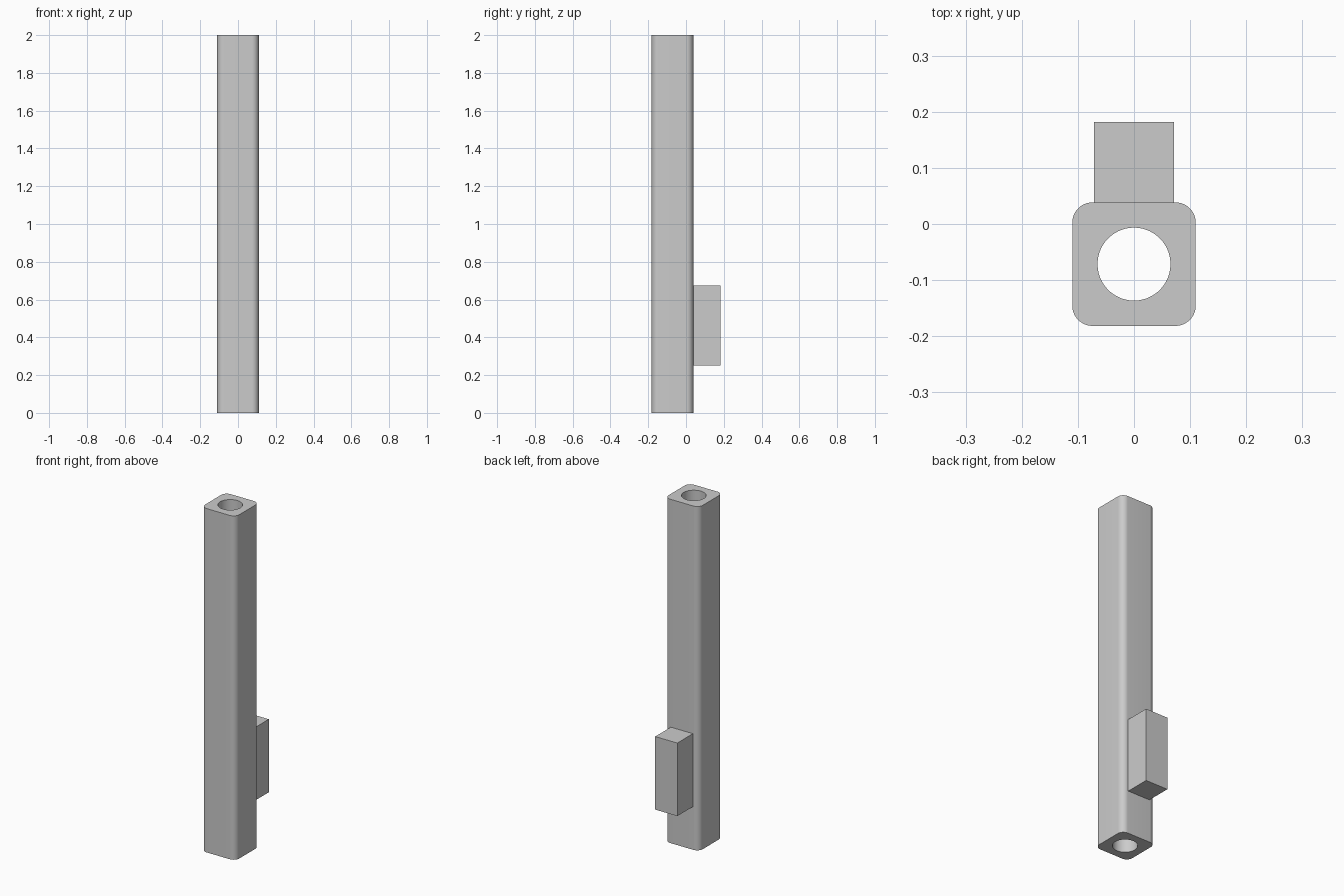
import bpy
import bmesh
from math import cos, sin, pi, radians

cube = bpy.data.objects.get("Cube")
if cube:
    bpy.data.objects.remove(cube, do_unlink=True)

grey = bpy.data.materials.new("plain_grey")
grey.use_nodes = True
colour = (0.6, 0.6, 0.6, 1)
grey.diffuse_color = colour
grey.node_tree.nodes["Principled BSDF"].inputs["Base Color"].default_value = colour

HEIGHT = 2.0
HALF = 0.11        # half width of the square post
CORNER = 0.036     # corner rounding
BORE = 0.065       # radius of the through hole
POST_Y = -0.0715
STEPS = 16         # points per quarter turn


def make_object(name, bm):
    bmesh.ops.recalc_face_normals(bm, faces=bm.faces)
    mesh = bpy.data.meshes.new(name)
    bm.to_mesh(mesh)
    bm.free()
    obj = bpy.data.objects.new(name, mesh)
    mesh.materials.append(grey)
    bpy.context.collection.objects.link(obj)
    return obj


def rounded_square(z):
    ring = []
    for k in range(4):
        mid = pi / 4 + k * pi / 2
        sx, sy = (1 if cos(mid) > 0 else -1), (1 if sin(mid) > 0 else -1)
        for i in range(STEPS):
            a = (k + i / (STEPS - 1)) * pi / 2
            ring.append((sx * (HALF - CORNER) + CORNER * cos(a),
                         POST_Y + sy * (HALF - CORNER) + CORNER * sin(a), z))
    return ring


def circle(z):
    count = 4 * STEPS
    angles = [(i + 0.5) * 2 * pi / count for i in range(count)]
    return [(BORE * cos(a), POST_Y + BORE * sin(a), z) for a in angles]


# Hollow post: outer wall, top rim, bore and bottom rim as one closed loop of rings
bm = bmesh.new()
rings = [[bm.verts.new(p) for p in ring] for ring in
         (rounded_square(0), rounded_square(HEIGHT), circle(HEIGHT), circle(0))]
for r, ring in enumerate(rings):
    following = rings[(r + 1) % len(rings)]
    for i in range(len(ring)):
        j = (i + 1) % len(ring)
        bm.faces.new((ring[i], ring[j], following[j], following[i]))
post = make_object("hollow_post", bm)
bpy.ops.object.select_all(action="DESELECT")
post.select_set(True)
bpy.context.view_layer.objects.active = post
bpy.ops.object.shade_smooth_by_angle(angle=radians(30))

# Block fixed to the back of the post
bm = bmesh.new()
bmesh.ops.create_cube(bm, size=1)
bmesh.ops.scale(bm, vec=(0.142, 0.143, 0.425), verts=bm.verts)
bmesh.ops.translate(bm, vec=(0, 0.11, 0.4625), verts=bm.verts)
make_object("back_block", bm)
